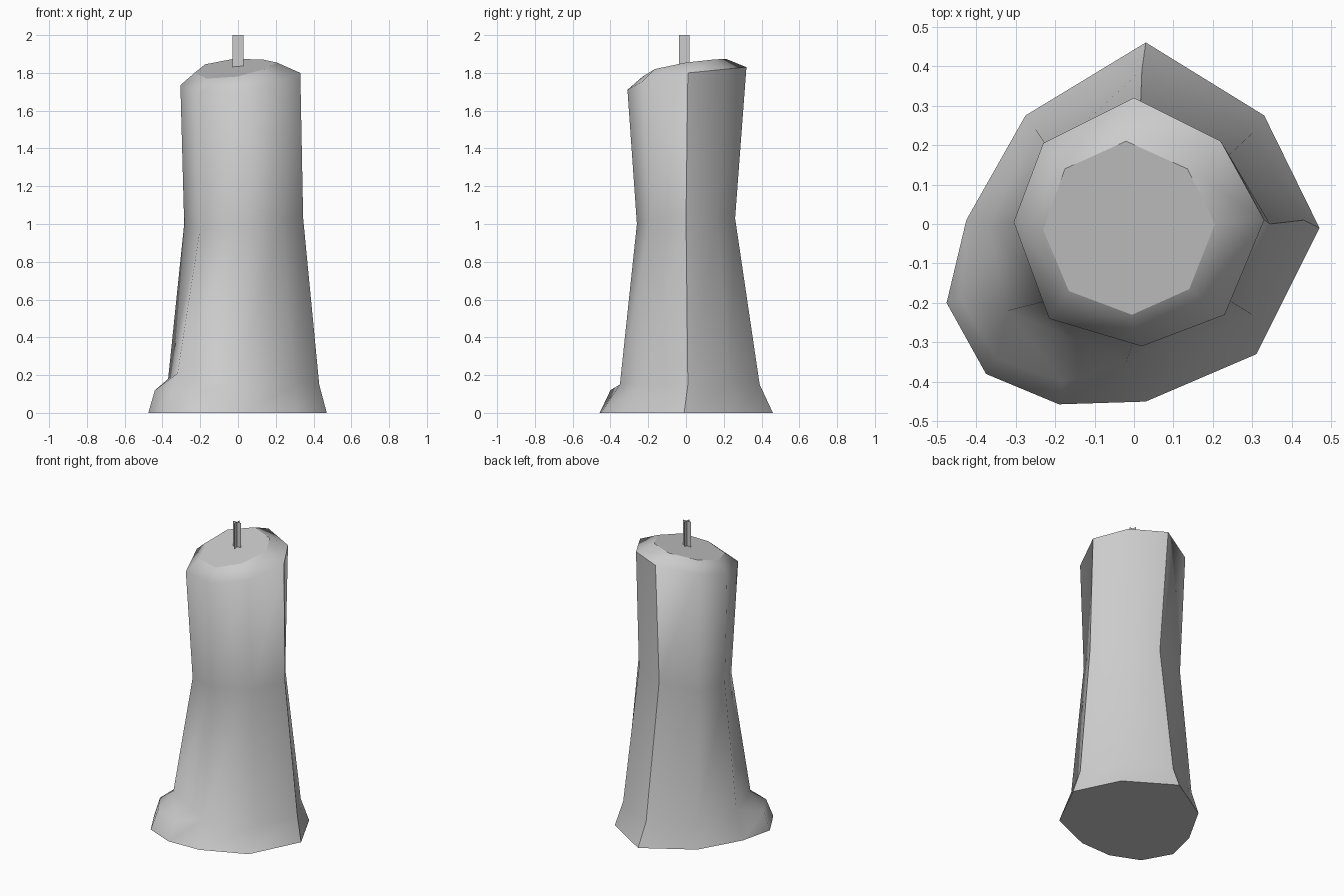
import bpy
import bmesh

cube = bpy.data.objects.get("Cube")
if cube:
    bpy.data.objects.remove(cube, do_unlink=True)


def make_material(name, colour):
    mat = bpy.data.materials.new(name)
    mat.use_nodes = True
    mat.diffuse_color = colour
    mat.node_tree.nodes["Principled BSDF"].inputs["Base Color"].default_value = colour
    return mat


def make_object(name, bm, mat):
    mesh = bpy.data.meshes.new(name)
    bm.to_mesh(mesh)
    bm.free()
    mesh.materials.append(mat)
    obj = bpy.data.objects.new(name, mesh)
    bpy.context.collection.objects.link(obj)
    return obj


grey = make_material("wax grey", (0.6, 0.6, 0.6, 1))

# Cross-sections run anticlockwise from +x; the foot has two extra points for the drip
foot = [(.47, -.01, 0), (.33, .275, 0), (.03, .46, 0), (-.275, .275, 0), (-.425, .01, 0),
        (-.475, -.2, 0), (-.375, -.38, 0), (-.19, -.457, 0), (.03, -.45, 0), (.31, -.33, 0)]
drip = [(-.44, -.19, .12), (-.35, -.34, .12), (-.18, -.4, .12)]
ankle = [(.43, .01, .15), (.3, .23, .15), (.02, .39, .15), (-.25, .24, .15), (-.37, 0, .18),
         (-.32, -.22, .21), (-.02, -.35, .15), (.3, -.23, .15)]
waist = [(.345, 0, 1.03), (.23, .165, 1.03), (.015, .26, 1.03), (-.21, .18, 1), (-.285, 0, 1),
         (-.2, -.19, .98), (.01, -.26, 1), (.235, -.19, 1.02)]
shoulder = [(.33, .01, 1.8), (.22, .21, 1.82), (0, .32, 1.83), (-.23, .205, 1.79),
            (-.305, .005, 1.735), (-.215, -.24, 1.7), (.02, -.31, 1.71), (.23, -.23, 1.755)]
rim = [(.205, 0, 1.855), (.135, .14, 1.87), (-.02, .21, 1.875), (-.175, .14, 1.845),
       (-.23, -.015, 1.8), (-.165, -.17, 1.77), (-.005, -.23, 1.78), (.14, -.165, 1.82)]

# Candle body: loft the sections together
bm = bmesh.new()
foot_v, drip_v, ankle_v, waist_v, shoulder_v, rim_v = [
    [bm.verts.new(p) for p in ring] for ring in (foot, drip, ankle, waist, shoulder, rim)]
tips = ankle_v[:5] + drip_v + ankle_v[6:]
for lower, upper in ((foot_v, tips), (ankle_v, waist_v),
                     (waist_v, shoulder_v), (shoulder_v, rim_v)):
    n = len(lower)
    for i in range(n):
        j = (i + 1) % n
        bm.faces.new((lower[i], lower[j], upper[j], upper[i]))
# Sloping top of the drip
fan = [ankle_v[4]] + drip_v + [ankle_v[6]]
for a, b in zip(fan, fan[1:]):
    bm.faces.new((a, b, ankle_v[5]))
bm.faces.new(rim_v)
bm.faces.new(foot_v[::-1])
bmesh.ops.recalc_face_normals(bm, faces=bm.faces)
for f in bm.faces:
    f.smooth = True

# Hard edges around the caps and the flat back panel
loops = [rim_v + rim_v[:1], foot_v + foot_v[:1], shoulder_v[:3]]
loops += [[r[c] for r in (foot_v, ankle_v, waist_v, shoulder_v)] for c in (0, 2)]
for loop in loops:
    for a, b in zip(loop, loop[1:]):
        bm.edges.get((a, b)).smooth = False
make_object("candle_body", bm, grey)

# Wick: two crossed strips
bm = bmesh.new()
for dx, dy in ((.028, 0), (0, .028)):
    corners = [(-1, 1.79), (1, 1.79), (1, 2), (-1, 2)]
    bm.faces.new([bm.verts.new((s * dx, s * dy - .01, z)) for s, z in corners])
make_object("wick", bm, grey)
